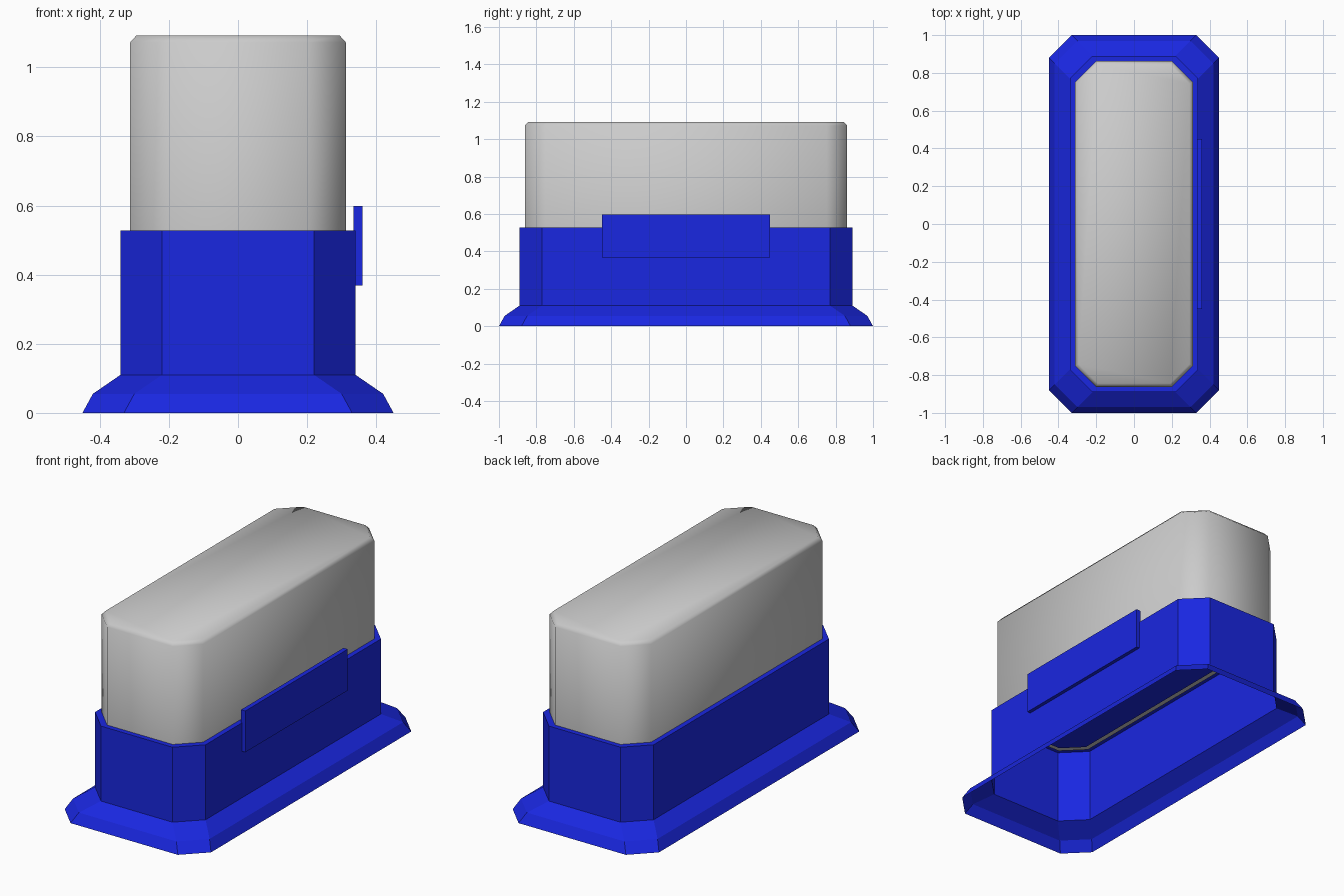
import bpy, bmesh, math

if "Cube" in bpy.data.objects:
    bpy.data.objects.remove(bpy.data.objects["Cube"])

blue = bpy.data.materials.new("blue")
blue.diffuse_color = (0.01, 0.02, 0.75, 1)
blue.use_nodes = True
blue.node_tree.nodes["Principled BSDF"].inputs["Base Color"].default_value = blue.diffuse_color


def octagon(hx, hy, c, z):
    """Rectangle with cut corners, counter-clockwise."""
    return [(hx, -hy + c, z), (hx, hy - c, z), (hx - c, hy, z), (-hx + c, hy, z),
            (-hx, hy - c, z), (-hx, -hy + c, z), (-hx + c, -hy, z), (hx - c, -hy, z)]


def loft(name, rings, material=None, cap_bottom=False, cap_top=False, smooth=None):
    """Skin a stack of octagons given as (half x, half y, corner cut, z)."""
    bm = bmesh.new()
    loops = [[bm.verts.new(p) for p in octagon(*r)] for r in rings]
    for a, b in zip(loops, loops[1:]):
        for i in range(8):
            j = (i + 1) % 8
            bm.faces.new((a[i], a[j], b[j], b[i]))
    if cap_bottom:
        bm.faces.new(loops[0][::-1])
    if cap_top:
        bm.faces.new(loops[-1])
    mesh = bpy.data.meshes.new(name)
    bm.to_mesh(mesh)
    bm.free()
    obj = bpy.data.objects.new(name, mesh)
    bpy.context.collection.objects.link(obj)
    if material:
        mesh.materials.append(material)
    if smooth:
        bpy.ops.object.select_all(action='DESELECT')
        obj.select_set(True)
        bpy.context.view_layer.objects.active = obj
        bpy.ops.object.shade_smooth_by_angle(angle=math.radians(smooth))
    return obj


# Hollow base: flared skirt, upright wall and narrow top rim, open below
loft("base_shell", [(0.45, 1.0, 0.12, 0), (0.42, 0.97, 0.12, 0.055),
                    (0.34, 0.89, 0.12, 0.11), (0.34, 0.89, 0.12, 0.527),
                    (0.31, 0.86, 0.11, 0.527)], blue)

# Upper body with a softened top edge
loft("upper_body", [(0.312, 0.862, 0.11, 0.52), (0.312, 0.862, 0.11, 1.072),
                    (0.294, 0.844, 0.103, 1.092)],
     cap_bottom=True, cap_top=True, smooth=60)

# Panel under the body, seen from below
loft("inner_panel", [(0.275, 0.825, 0.10, 0.51), (0.275, 0.825, 0.10, 0.525)],
     blue, cap_bottom=True, cap_top=True)

# Flat tab on the right side
bpy.ops.mesh.primitive_cube_add(size=1, location=(0.347, 0, 0.483))
tab = bpy.context.object
tab.name = "side_tab"
tab.scale = (0.026, 0.9, 0.23)
tab.data.materials.append(blue)
